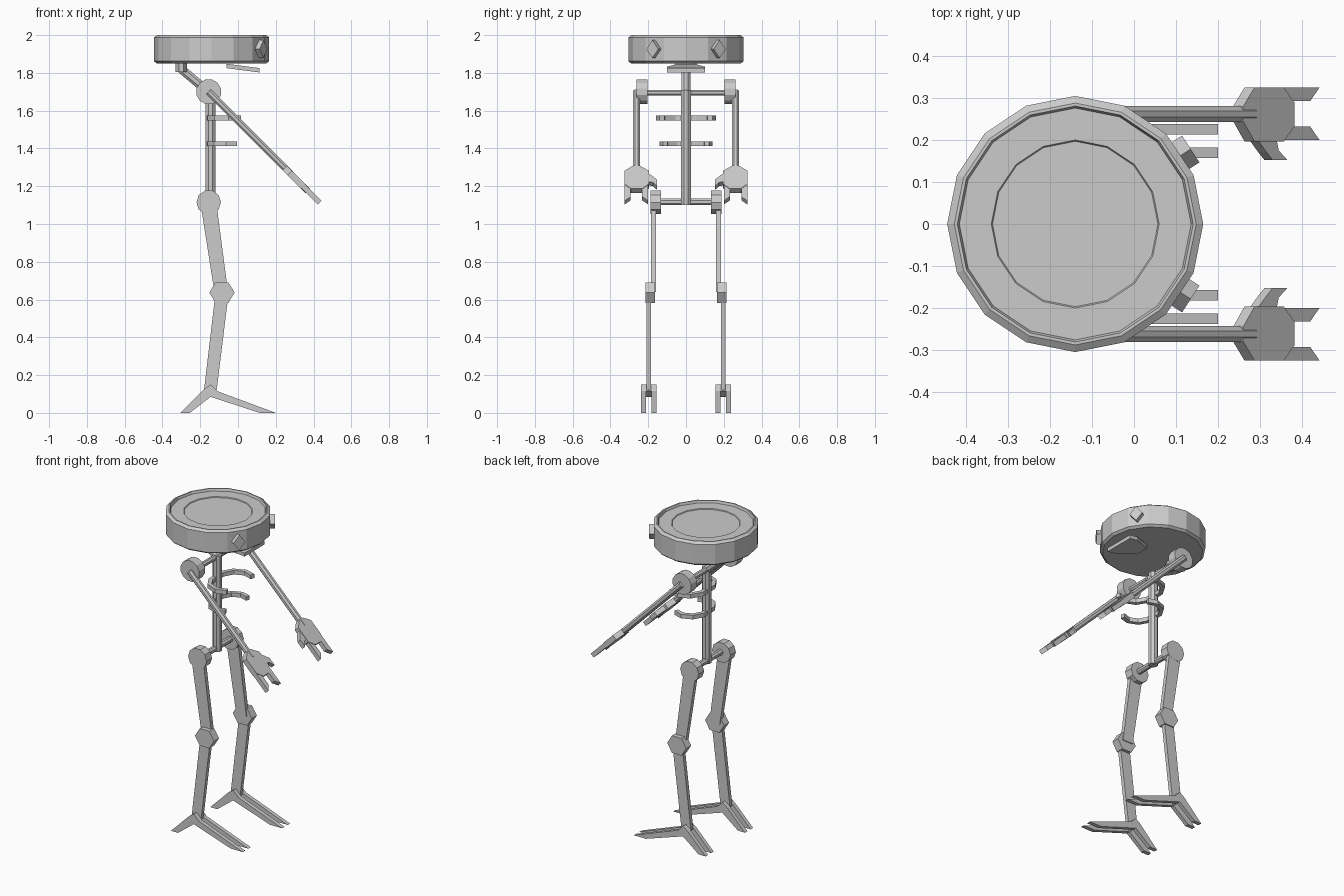
import bpy, bmesh, math
from mathutils import Vector

if "Cube" in bpy.data.objects:
    bpy.data.objects.remove(bpy.data.objects["Cube"])

grey = bpy.data.materials.new("light_grey")
grey.diffuse_color = (0.6, 0.6, 0.6, 1)
grey.use_nodes = True
grey.node_tree.nodes["Principled BSDF"].inputs["Base Color"].default_value = grey.diffuse_color


def finish(name, bm, mirror=False):
    bmesh.ops.recalc_face_normals(bm, faces=bm.faces)
    mesh = bpy.data.meshes.new(name)
    bm.to_mesh(mesh)
    bm.free()
    mesh.materials.append(grey)
    ob = bpy.data.objects.new(name, mesh)
    bpy.context.collection.objects.link(ob)
    if mirror:
        mod = ob.modifiers.new("mirror_sides", 'MIRROR')
        mod.use_axis = (False, True, False)
    return ob


def prism(name, pts, place, lo, hi, mirror=False):
    """Extrude a flat outline from lo to hi; place(a, b, t) gives the 3D point."""
    bm = bmesh.new()
    rings = [[bm.verts.new(place(a, b, t)) for a, b in pts] for t in (lo, hi)]
    n = len(pts)
    bm.faces.new(rings[0])
    bm.faces.new(rings[1])
    for i in range(n):
        j = (i + 1) % n
        bm.faces.new((rings[0][i], rings[0][j], rings[1][j], rings[1][i]))
    return finish(name, bm, mirror)


def ngon(n, r, ca=0, cb=0, turn=0.0, rb=None):
    return [(ca + r * math.cos(turn + 2 * math.pi * i / n),
             cb + (rb or r) * math.sin(turn + 2 * math.pi * i / n)) for i in range(n)]


def rod(name, p, q, r, mirror=False):
    """Eight-sided bar from p to q."""
    p, q = Vector(p), Vector(q)
    d = (q - p).normalized()
    side = d.cross(Vector((0, 1, 0)))
    side = side.normalized() if side.length > 0.01 else Vector((1, 0, 0))
    up = d.cross(side)
    prism(name, ngon(8, r, turn=math.pi / 8),
          lambda a, b, t: p.lerp(q, t) + side * a + up * b, 0, 1, mirror)


def side_plane(a, b, t):      # outline in x and z, thickness along y
    return (a, t, b)


def flat_plane(a, b, t):      # outline in x and y, thickness along z
    return (a, b, t)


# Head: bevelled sixteen-sided drum with a sunken top
CX = -0.14
bm = bmesh.new()
profile = [(0.29, 1.85), (0.305, 1.862), (0.305, 1.988), (0.288, 2.0), (0.281, 2.0),
           (0.276, 1.985), (0.2, 1.985), (0.197, 1.98)]
rings = [[bm.verts.new((x, y, z)) for x, y in ngon(16, r, CX)] for r, z in profile]
for r0, r1 in zip(rings, rings[1:]):
    for i in range(16):
        j = (i + 1) % 16
        bm.faces.new((r0[i], r0[j], r1[j], r1[i]))
bm.faces.new(rings[0])
bm.faces.new(rings[-1])
finish("head", bm)

# Eyes: diamond blocks set on the drum
ang = math.radians(33)
out = Vector((math.cos(ang), math.sin(ang), 0))
across = Vector((-out.y, out.x, 0))
centre = Vector((CX, 0, 1.926))
prism("eye", [(-0.038, 0), (0, -0.047), (0.038, 0), (0, 0.047)],
      lambda a, b, t: centre + out * t + across * a + Vector((0, 0, b)), 0.28, 0.328, True)

# Jaw: sloping plate, wide at the front
prism("jaw", [(-0.06, -0.045), (0.06, -0.1), (0.115, -0.1),
              (0.115, 0.1), (0.06, 0.1), (-0.06, 0.045)],
      lambda a, b, t: (a, b, t - 0.13 * (a + 0.06)), 1.825, 1.848)

# Neck and spine
prism("neck_plate", ngon(8, 0.032, -0.3, 0, math.pi / 8, 0.06), flat_plane, 1.805, 1.855)
rod("neck", (-0.145, 0, 1.69), (-0.3, 0, 1.82), 0.025)
rod("spine", (-0.145, 0, 1.1), (-0.145, 0, 1.71), 0.028)

# Ribs: curved flat strips
for label, z, s in (("upper_rib", 1.562, 1.0), ("lower_rib", 1.425, 0.87)):
    path = [Vector((-0.15 + s * x, s * y)) for x, y in
            ((0, 0), (0, 0.06), (0.035, 0.12), (0.1, 0.147), (0.163, 0.127))]
    left, right = [], []
    for i, p in enumerate(path):
        d = (path[min(i + 1, 4)] - path[max(i - 1, 0)]).normalized() * 0.013
        left.append((p.x - d.y, p.y + d.x))
        right.append((p.x + d.y, p.y - d.x))
    prism(label, left + right[::-1], flat_plane, z - 0.013, z + 0.013, True)

# Shoulders and hips: cross bars with disc joints
rod("shoulder_bar", (-0.15, -0.21, 1.695), (-0.15, 0.21, 1.695), 0.017)
rod("hip_bar", (-0.15, -0.14, 1.117), (-0.15, 0.14, 1.117), 0.019)
prism("shoulder_joint", ngon(12, 0.067, -0.155, 1.7, math.pi / 12), side_plane, 0.203, 0.262, True)
prism("hip_joint", ngon(10, 0.065, -0.155, 1.115), side_plane, 0.132, 0.187, True)

# Arms and hands, laid out along a line sloping 45 degrees forward and down
S = math.sqrt(0.5)
rod("arm", (-0.155, 0.262, 1.7), (0.28, 0.262, 1.265), 0.02, True)


def hand_plane(a, b, t):      # a is world x along the arm line
    return (a + t * S, b, 1.7 - (a + 0.155) + t * S)


prism("palm", [(0.248, 0.245), (0.275, 0.197), (0.345, 0.197), (0.37, 0.232),
               (0.37, 0.29), (0.345, 0.325), (0.275, 0.325), (0.248, 0.28)],
      hand_plane, -0.017, 0.017, True)
prism("outer_finger", [(0.335, 0.293), (0.41, 0.293), (0.432, 0.325), (0.335, 0.325)],
      hand_plane, -0.014, 0.014, True)
prism("inner_finger", [(0.335, 0.2), (0.432, 0.2), (0.41, 0.232), (0.335, 0.232)],
      hand_plane, -0.014, 0.014, True)
prism("thumb", [(0.285, 0.2), (0.305, 0.172), (0.32, 0.153), (0.355, 0.153),
                (0.335, 0.175), (0.33, 0.2)], hand_plane, -0.014, 0.014, True)

# Legs
prism("thigh", [(-0.197, 1.1), (-0.113, 1.1), (-0.053, 0.64), (-0.125, 0.64)],
      side_plane, 0.16, 0.186, True)
prism("knee", ngon(6, 0.067, -0.085, 0.637, 0, 0.063), side_plane, 0.165, 0.215, True)
prism("shin", [(-0.12, 0.63), (-0.05, 0.63), (-0.113, 0.12), (-0.18, 0.12)],
      side_plane, 0.184, 0.208, True)

# Feet: two forked plates joined at the ankle
foot = [(-0.18, 0.125), (-0.145, 0.15), (-0.11, 0.115), (0.2, 0.0),
        (0.115, 0.0), (-0.145, 0.085), (-0.255, 0.0), (-0.305, 0.0)]
for label, lo in (("inner_foot_plate", 0.157), ("outer_foot_plate", 0.213)):
    prism(label, foot, side_plane, lo, lo + 0.025, True)
prism("ankle", [(-0.18, 0.125), (-0.145, 0.15), (-0.11, 0.115), (-0.145, 0.085)],
      side_plane, 0.175, 0.22, True)
